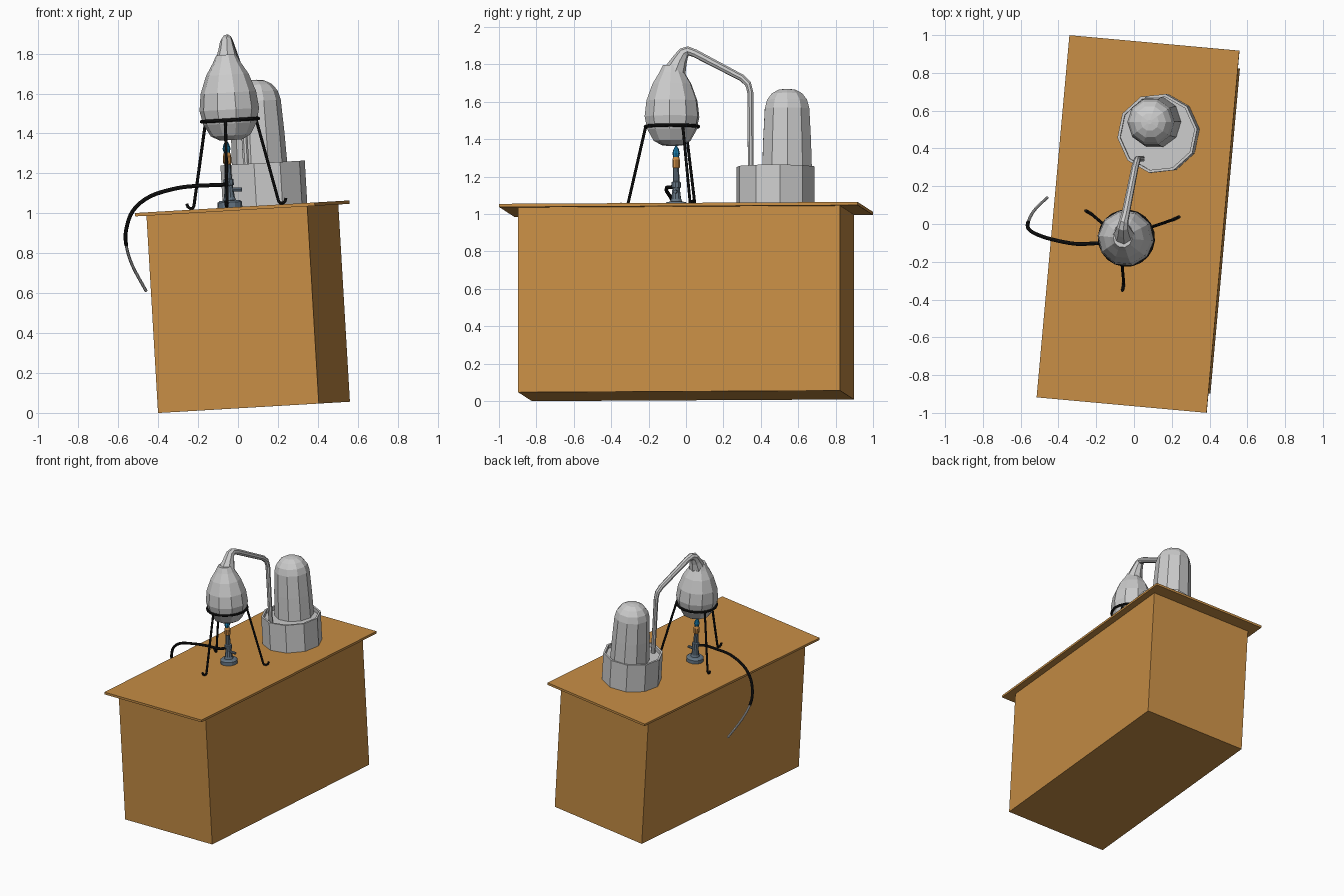
import bpy, bmesh
from math import sin, cos, pi, radians
from mathutils import Matrix, Vector

if "Cube" in bpy.data.objects:
    bpy.data.objects.remove(bpy.data.objects["Cube"])

# The whole bench is slightly turned and tilted; origin = centre of the table top
FRAME = (Matrix.Translation((0.021, 0, 1.033)) @ Matrix.Rotation(radians(-5.2), 4, 'Z')
         @ Matrix.Rotation(radians(-3.35), 4, 'Y') @ Matrix.Rotation(radians(0.3), 4, 'X'))


def material(name, rgb):
    m = bpy.data.materials.new(name)
    m.diffuse_color = (*rgb, 1)
    m.use_nodes = True
    m.node_tree.nodes["Principled BSDF"].inputs["Base Color"].default_value = m.diffuse_color
    return m


WOOD = material("wood", (0.57, 0.27, 0.06))
BLACK = material("black_iron", (0.008, 0.008, 0.008))
STEEL = material("blue_steel", (0.13, 0.18, 0.23))
COPPER = material("copper", (0.60, 0.26, 0.06))
FLAME = material("flame_blue", (0.01, 0.22, 0.45))


def finish(name, bm, mat):
    bmesh.ops.recalc_face_normals(bm, faces=bm.faces)
    me = bpy.data.meshes.new(name)
    bm.to_mesh(me)
    bm.free()
    if mat:
        me.materials.append(mat)
    ob = bpy.data.objects.new(name, me)
    bpy.context.collection.objects.link(ob)
    ob.matrix_world = FRAME
    return ob


def box(name, size, z_top, mat):
    bm = bmesh.new()
    bmesh.ops.create_cube(bm, size=1, matrix=Matrix.Translation((0, 0, z_top - size[2] / 2))
                          @ Matrix.Diagonal((*size, 1)))
    return finish(name, bm, mat)


def lathe(name, x, y, profile, sides, mat=None, turn=0.0):
    """Flat-sided turned solid from (radius, height) pairs, ends capped."""
    bm = bmesh.new()
    rings = []
    for r, z in profile:
        rings.append([bm.verts.new((x + r * cos(turn + 2 * pi * i / sides),
                                    y + r * sin(turn + 2 * pi * i / sides), z))
                      for i in range(sides)])
    for a, b in zip(rings, rings[1:]):
        for i in range(sides):
            j = (i + 1) % sides
            bm.faces.new((a[i], a[j], b[j], b[i]))
    bm.faces.new(rings[0][::-1])
    bm.faces.new(rings[-1])
    return finish(name, bm, mat)


def tube(name, points, radii, mat=None, frame=None, cyclic=False, res=2):
    """Pipe through points; one radius or one per point."""
    cu = bpy.data.curves.new(name, 'CURVE')
    cu.dimensions = '3D'
    cu.bevel_depth = 1.0
    cu.bevel_resolution = res
    cu.use_fill_caps = True
    sp = cu.splines.new('POLY')
    sp.points.add(len(points) - 1)
    sp.use_cyclic_u = cyclic
    sp.use_smooth = False
    for i, (p, q) in enumerate(zip(sp.points, points)):
        p.co = (*q, 1)
        p.radius = radii[i] if isinstance(radii, (list, tuple)) else radii
    if mat:
        cu.materials.append(mat)
    ob = bpy.data.objects.new(name, cu)
    bpy.context.collection.objects.link(ob)
    if frame:
        ob.matrix_world = frame
    bpy.ops.object.select_all(action='DESELECT')
    ob.select_set(True)
    bpy.context.view_layer.objects.active = ob
    bpy.ops.object.convert(target='MESH')
    return bpy.context.object


def smooth_path(points, steps=4):
    """Catmull-Rom interpolation through a few control points."""
    p = [Vector(q) for q in points]
    p = [2 * p[0] - p[1]] + p + [2 * p[-1] - p[-2]]
    out = []
    for a, b, c, d in zip(p, p[1:], p[2:], p[3:]):
        for k in range(steps):
            t = k / steps
            out.append(0.5 * (2 * b + (c - a) * t + (2 * a - 5 * b + 4 * c - d) * t * t
                              + (3 * b - a - 3 * c + d) * t ** 3))
    return out + [p[-2]]


# Bench
box("table_top", (0.905, 1.925, 0.017), 0, WOOD)
box("cabinet", (0.81, 1.728, 0.99), -0.017, WOOD)

# Tripod stand
SX, SY = -0.029, -0.078
tube("stand_ring", [(SX + 0.143 * cos(2 * pi * i / 20), SY + 0.143 * sin(2 * pi * i / 20), 0.437)
                    for i in range(20)], 0.009, BLACK, FRAME, cyclic=True)
for n, deg in enumerate((29, 154, 266)):
    c, s = cos(radians(deg)), sin(radians(deg))
    leg = [(0.143, 0.435), (0.24, 0.018), (0.248, 0.007), (0.262, 0.006), (0.275, 0.015), (0.281, 0.03)]
    tube(f"stand_leg_{n + 1}", [(SX + r * c, SY + r * s, z) for r, z in leg], 0.008, BLACK, FRAME)

# Retort flask and its bent neck
lathe("flask", SX, SY, [(0.055, 0.337), (0.10, 0.36), (0.135, 0.42), (0.15, 0.49), (0.14, 0.575),
                        (0.107, 0.665), (0.07, 0.725), (0.05, 0.765)], 10)
tube("flask_neck", [(-0.055, -0.062, 1.755), (-0.056, -0.035, 1.82), (-0.058, -0.012, 1.86),
                    (-0.055, 0.012, 1.872), (-0.045, 0.05, 1.858), (0.005, 0.30, 1.727),
                    (0.014, 0.332, 1.695), (0.018, 0.344, 1.65), (0.043, 0.346, 1.20)],
     [0.062, 0.042, 0.032, 0.025, 0.022, 0.019, 0.018, 0.017, 0.016])

# Water tub with shallow rim, and the domed bell jar standing in it
lathe("tub", 0.071, 0.488, [(0.213, 0), (0.213, 0.213), (0.198, 0.213), (0.198, 0.185)], 10, turn=0.2)
lathe("bell_jar", 0.05, 0.547, [(0.14, 0.18), (0.134, 0.36), (0.125, 0.525), (0.112, 0.572),
                                (0.085, 0.606), (0.048, 0.626), (0.012, 0.631)], 10, turn=0.1)

# Gas burner
BX, BY = -0.056, -0.058
lathe("burner_base", BX, BY, [(0.062, 0), (0.062, 0.026), (0.052, 0.034), (0.032, 0.036), (0.028, 0.05)],
      12, STEEL)
lathe("burner_barrel", BX, BY, [(0.028, 0.045), (0.02, 0.11), (0.026, 0.112), (0.026, 0.14),
                                (0.018, 0.145), (0.016, 0.222)], 10, STEEL)
lathe("burner_collar", BX, BY, [(0.016, 0.215), (0.021, 0.222), (0.021, 0.26), (0.016, 0.275)], 10, COPPER)
lathe("burner_flame", BX, BY, [(0.014, 0.27), (0.02, 0.295), (0.014, 0.318), (0.003, 0.337)], 8, FLAME)
tube("burner_valve", [(BX, BY, 0.09), (BX + 0.065, BY, 0.087)], 0.01, STEEL, FRAME)

# Gas hose over the table edge, with its bare grey end
hose = smooth_path([(-0.045, -0.06, 1.145), (-0.10, -0.10, 1.142), (-0.20, -0.102, 1.138),
                    (-0.31, -0.105, 1.125), (-0.44, -0.08, 1.085), (-0.525, -0.05, 1.015),
                    (-0.56, -0.022, 0.92), (-0.56, 0.01, 0.84), (-0.53, 0.07, 0.74),
                    (-0.46, 0.14, 0.61)])
tube("gas_hose", hose[:29], 0.01, BLACK)
tube("gas_hose_end", hose[28:], 0.008)
